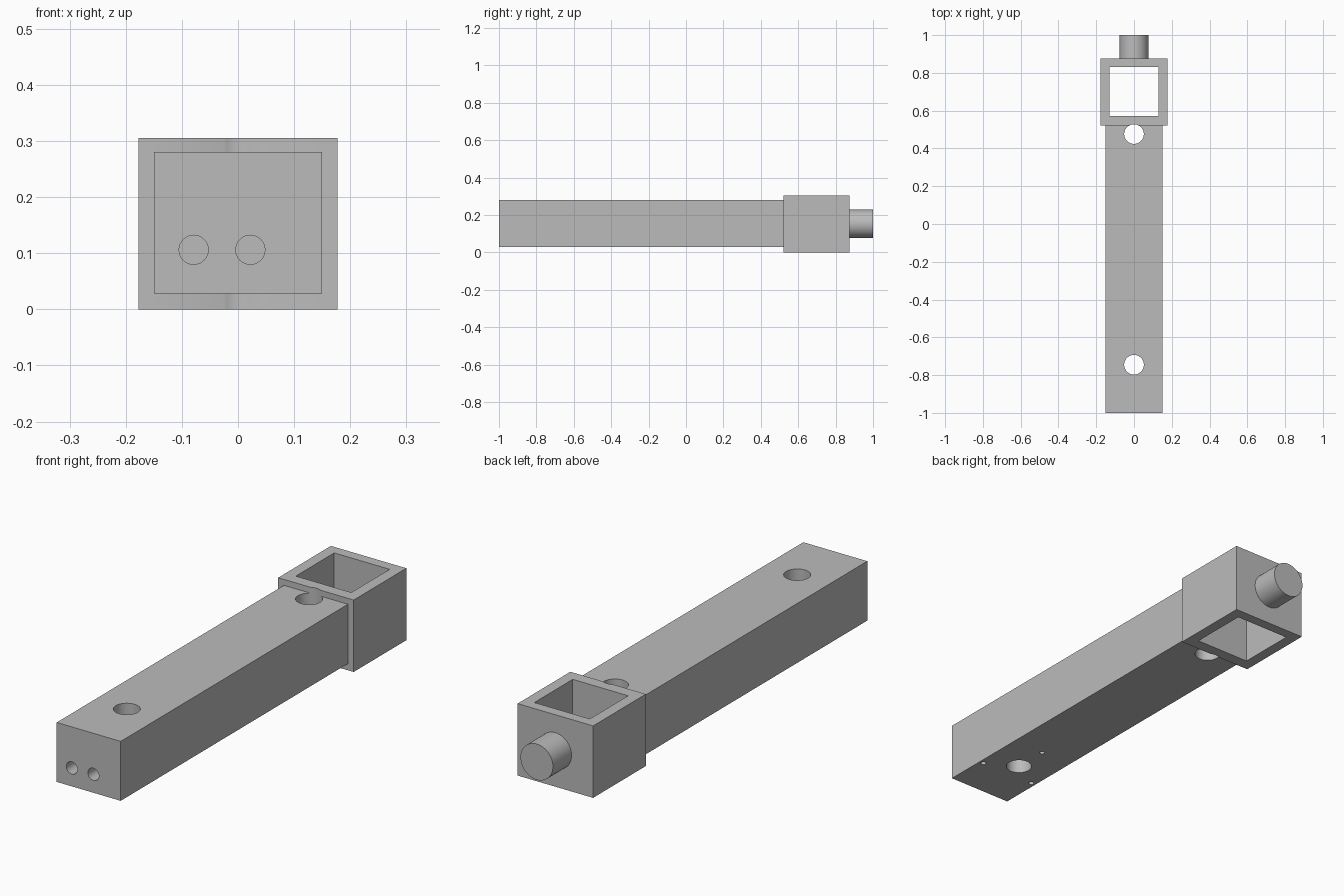
import bpy
import math
from mathutils import Vector

cube = bpy.data.objects.get("Cube")
if cube:
    bpy.data.objects.remove(cube, do_unlink=True)

grey = bpy.data.materials.new("plain grey")
grey.use_nodes = True
COLOUR = (0.5, 0.5, 0.5, 1.0)
grey.diffuse_color = COLOUR
grey.node_tree.nodes["Principled BSDF"].inputs["Base Color"].default_value = COLOUR


def box(name, low, high):
    low, high = Vector(low), Vector(high)
    bpy.ops.mesh.primitive_cube_add(size=1, location=(low + high) / 2)
    ob = bpy.context.object
    ob.name = name
    ob.scale = high - low
    bpy.ops.object.transform_apply(location=False, rotation=False, scale=True)
    ob.data.materials.append(grey)
    return ob


def rod(name, start, end, radius, sides=48):
    start, end = Vector(start), Vector(end)
    axis = end - start
    bpy.ops.mesh.primitive_cylinder_add(
        vertices=sides, radius=radius, depth=axis.length, location=(start + end) / 2,
        rotation=axis.to_track_quat('Z', 'Y').to_euler())
    ob = bpy.context.object
    ob.name = name
    ob.data.materials.append(grey)
    return ob


def cut(target, cutter):
    cutter.hide_render = True
    bpy.context.view_layer.objects.active = target
    mod = target.modifiers.new("cut", 'BOOLEAN')
    mod.operation = 'DIFFERENCE'
    mod.solver = 'EXACT'
    mod.object = cutter
    bpy.ops.object.modifier_apply(modifier=mod.name)
    bpy.data.objects.remove(cutter, do_unlink=True)


def upright_hole(y):
    return rod("hole_cutter", (0, y, -0.2), (0, y, 0.5), 0.052)


# Main parts
bar = box("bar", (-0.15, -1, 0.028), (0.15, 0.54, 0.28))
collar = box("collar", (-0.177, 0.522, 0), (0.177, 0.875, 0.305))
peg = rod("peg", (0, 0.86, 0.153), (0, 1, 0.153), 0.076)

# Square window through the collar
cut(collar, box("window_cutter", (-0.13, 0.573, -0.2), (0.13, 0.83, 0.5)))

# Upright through holes; the rear one also grazes the collar
FRONT_Y, REAR_Y = -0.745, 0.476
cut(bar, upright_hole(FRONT_Y))
cut(bar, upright_hole(REAR_Y))
cut(collar, upright_hole(REAR_Y))

# Pair of blind holes in the front end
for x in (-0.079, 0.022):
    cut(bar, rod("socket_cutter", (x, -1.1, 0.106), (x, -0.85, 0.106), 0.026, 32))

# Three small blind holes around the front hole, underneath
for degrees in (-30, 90, 210):
    angle = math.radians(degrees)
    x, y = 0.15 * math.cos(angle), FRONT_Y + 0.15 * math.sin(angle)
    cut(bar, rod("screw_cutter", (x, y, -0.1), (x, y, 0.09), 0.011, 24))

# Smooth round walls, sharp edges
for ob in (bar, collar, peg):
    bpy.ops.object.select_all(action='DESELECT')
    ob.select_set(True)
    bpy.context.view_layer.objects.active = ob
    bpy.ops.object.shade_smooth_by_angle(angle=math.radians(30))
